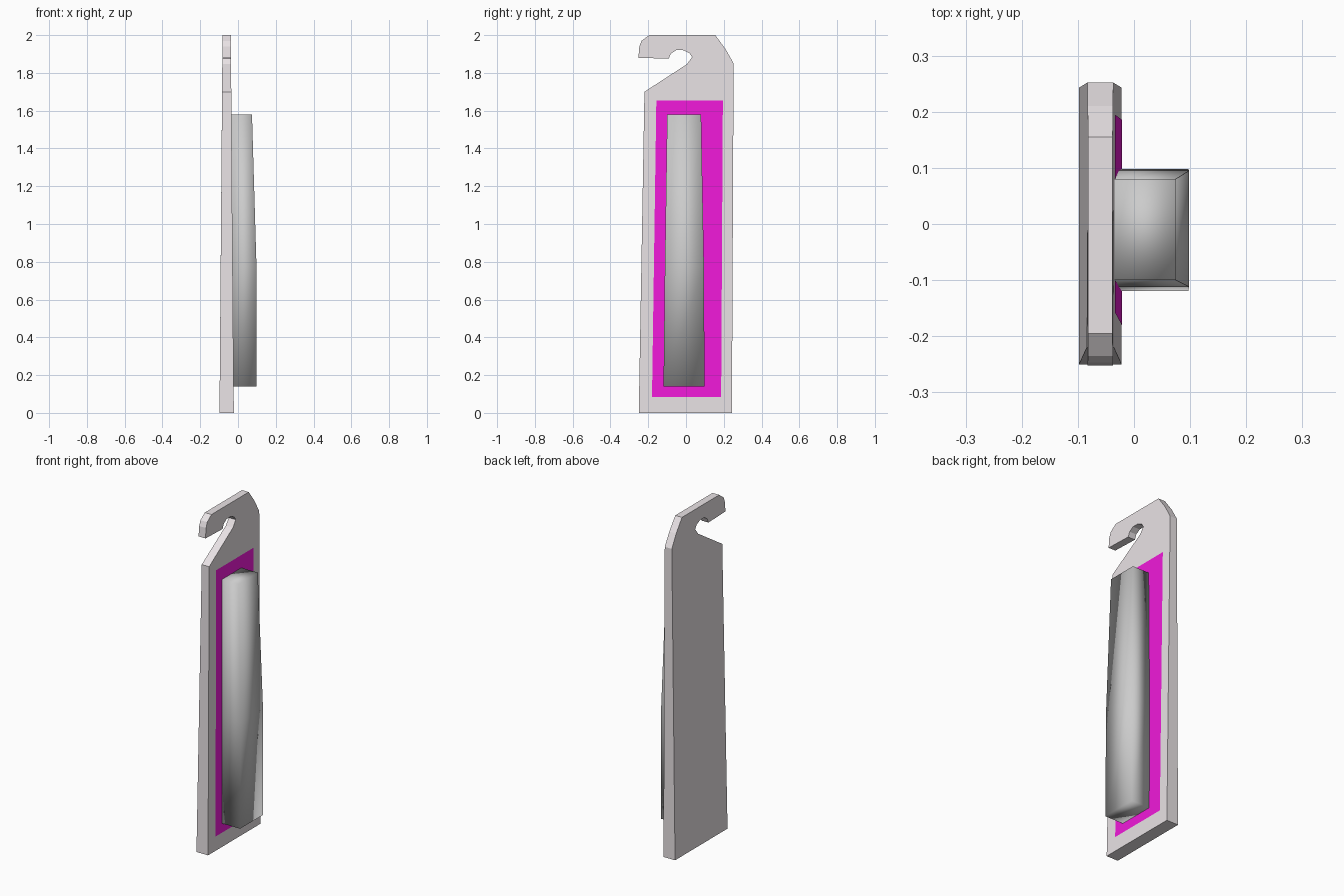
import bpy, bmesh

if "Cube" in bpy.data.objects:
    bpy.data.objects.remove(bpy.data.objects["Cube"])


def front_x(z):
    return -0.022 - 0.008 * z


def back_x(z):
    return -0.098 + 0.008 * z


def finish(name, bm, color=None, smooth=False):
    bmesh.ops.recalc_face_normals(bm, faces=bm.faces)
    mesh = bpy.data.meshes.new(name)
    bm.to_mesh(mesh)
    bm.free()
    obj = bpy.data.objects.new(name, mesh)
    bpy.context.collection.objects.link(obj)
    if color:
        mat = bpy.data.materials.new(name + "_color")
        mat.diffuse_color = (*color, 1)
        mat.use_nodes = True
        mat.node_tree.nodes["Principled BSDF"].inputs["Base Color"].default_value = mat.diffuse_color
        mesh.materials.append(mat)
    for p in mesh.polygons:
        p.use_smooth = smooth
    return obj


def loft(bm, rings):
    """Skin a list of equal-length closed rings and cap both ends."""
    vs = [[bm.verts.new(p) for p in ring] for ring in rings]
    n = len(vs[0])
    for a, b in zip(vs, vs[1:]):
        for i in range(n):
            j = (i + 1) % n
            bm.faces.new((a[i], a[j], b[j], b[i]))
    bm.faces.new(vs[0])
    bm.faces.new(vs[-1])


# Backing plate with hanging hook, (y, z) outline, thinner toward the top
outline = [(-0.25, 0), (0.243, 0), (0.252, 1.85), (0.21, 1.925), (0.155, 2.0),
           (-0.195, 2.0), (-0.235, 1.97), (-0.247, 1.94), (-0.252, 1.88),
           (-0.092, 1.875), (-0.08, 1.902), (-0.052, 1.92), (-0.015, 1.92),
           (0.018, 1.905), (0.032, 1.883), (0.005, 1.846), (-0.22, 1.70)]
bm = bmesh.new()
loft(bm, [[(fx(z), y, z) for y, z in outline] for fx in (back_x, front_x)])
finish("backing_plate", bm, (0.82, 0.77, 0.79))

# Coloured panel on the face of the plate
panel = [(-0.18, 0.085), (0.186, 0.085), (0.195, 1.655), (-0.157, 1.655)]
bm = bmesh.new()
bm.faces.new([bm.verts.new((front_x(z) + 0.001, y, z)) for y, z in panel])
obj = finish("colour_panel", bm, (0.88, 0.01, 0.7))
if obj.data.polygons[0].normal.x < 0:
    obj.data.flip_normals()

# Long softly shaded bubble: z, left y, right y, front x
sections = [(0.14, -0.119, 0.098, 0.097), (0.77, -0.112, 0.095, 0.098),
            (1.58, -0.10, 0.08, 0.074)]
bm = bmesh.new()
loft(bm, [[(front_x(z), y0, z), (x, y0, z), (x, y1, z), (front_x(z), y1, z)]
          for z, y0, y1, x in sections])
finish("bubble", bm, smooth=True)
